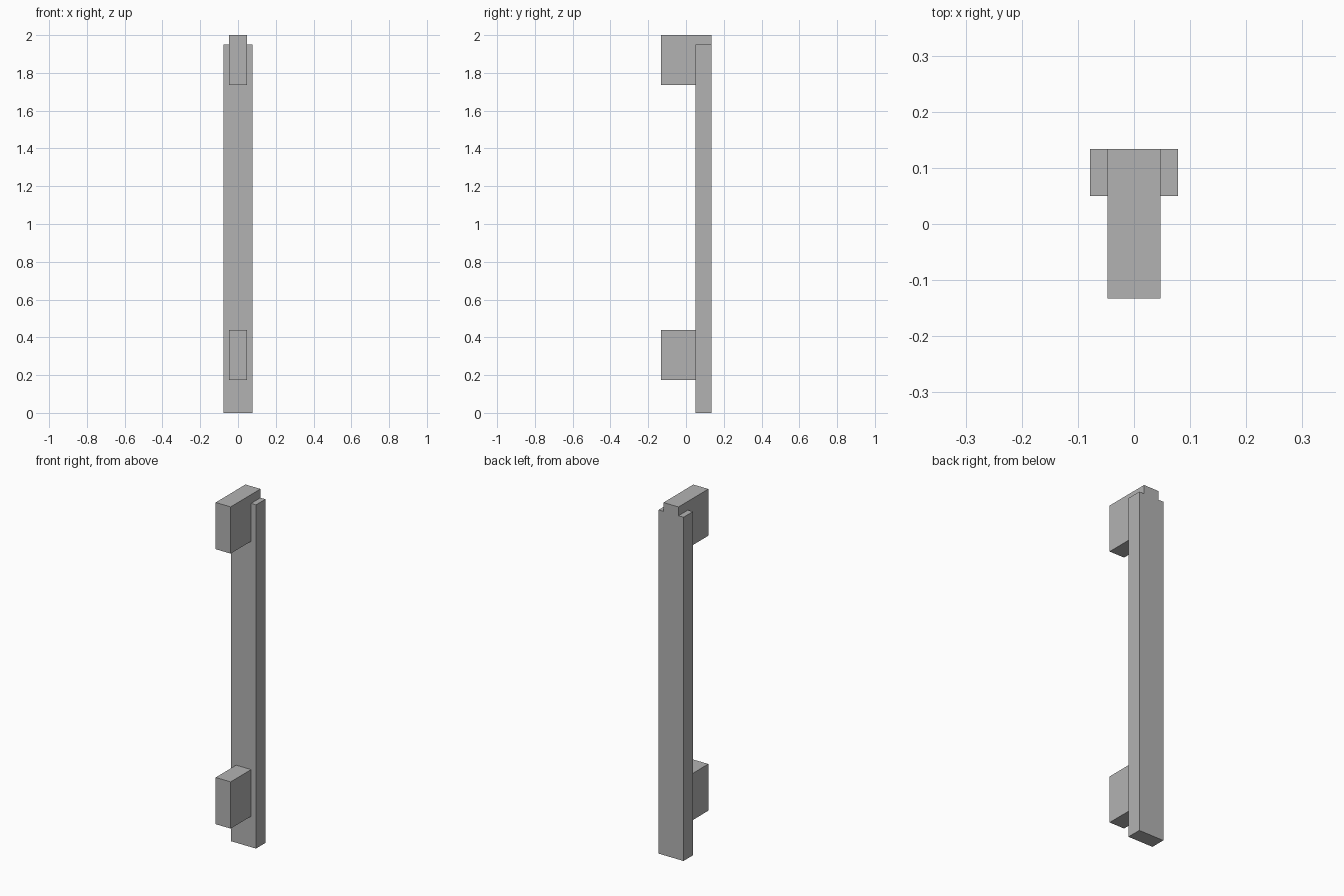
import bpy
import bmesh

cube = bpy.data.objects.get("Cube")
if cube:
    bpy.data.objects.remove(cube, do_unlink=True)

# Single plain grey
grey = bpy.data.materials.new("plain grey")
grey.use_nodes = True
colour = (0.45, 0.45, 0.45, 1)
grey.diffuse_color = colour
grey.node_tree.nodes["Principled BSDF"].inputs["Base Color"].default_value = colour

HALF_POST, HALF_BLOCK = 0.078, 0.047
FRONT, JOINT, BACK = -0.133, 0.05, 0.134
SHOULDER, TOP = 1.95, 2.0


def extrude_profile(name, profile, y0, y1):
    """Extrude an x-z outline from y0 back to y1."""
    bm = bmesh.new()
    face = bm.faces.new([bm.verts.new((x, y0, z)) for x, z in profile])
    result = bmesh.ops.extrude_face_region(bm, geom=[face])
    moved = [v for v in result["geom"] if isinstance(v, bmesh.types.BMVert)]
    bmesh.ops.translate(bm, verts=moved, vec=(0, y1 - y0, 0))
    bmesh.ops.recalc_face_normals(bm, faces=bm.faces[:])
    mesh = bpy.data.meshes.new(name)
    bm.to_mesh(mesh)
    bm.free()
    mesh.materials.append(grey)
    obj = bpy.data.objects.new(name, mesh)
    bpy.context.collection.objects.link(obj)
    return obj


def block(name, z0, z1):
    outline = [(-HALF_BLOCK, z0), (HALF_BLOCK, z0),
               (HALF_BLOCK, z1), (-HALF_BLOCK, z1)]
    return extrude_profile(name, outline, FRONT, JOINT)


# Upright bar with a narrower tab on top
right_half = [(HALF_POST, 0), (HALF_POST, SHOULDER),
              (HALF_BLOCK, SHOULDER), (HALF_BLOCK, TOP)]
left_half = [(-x, z) for x, z in reversed(right_half)]
extrude_profile("upright_bar", right_half + left_half, JOINT, BACK)

# Mounting blocks on the front of the bar
block("upper_block", 1.735, TOP)
block("lower_block", 0.175, 0.44)
